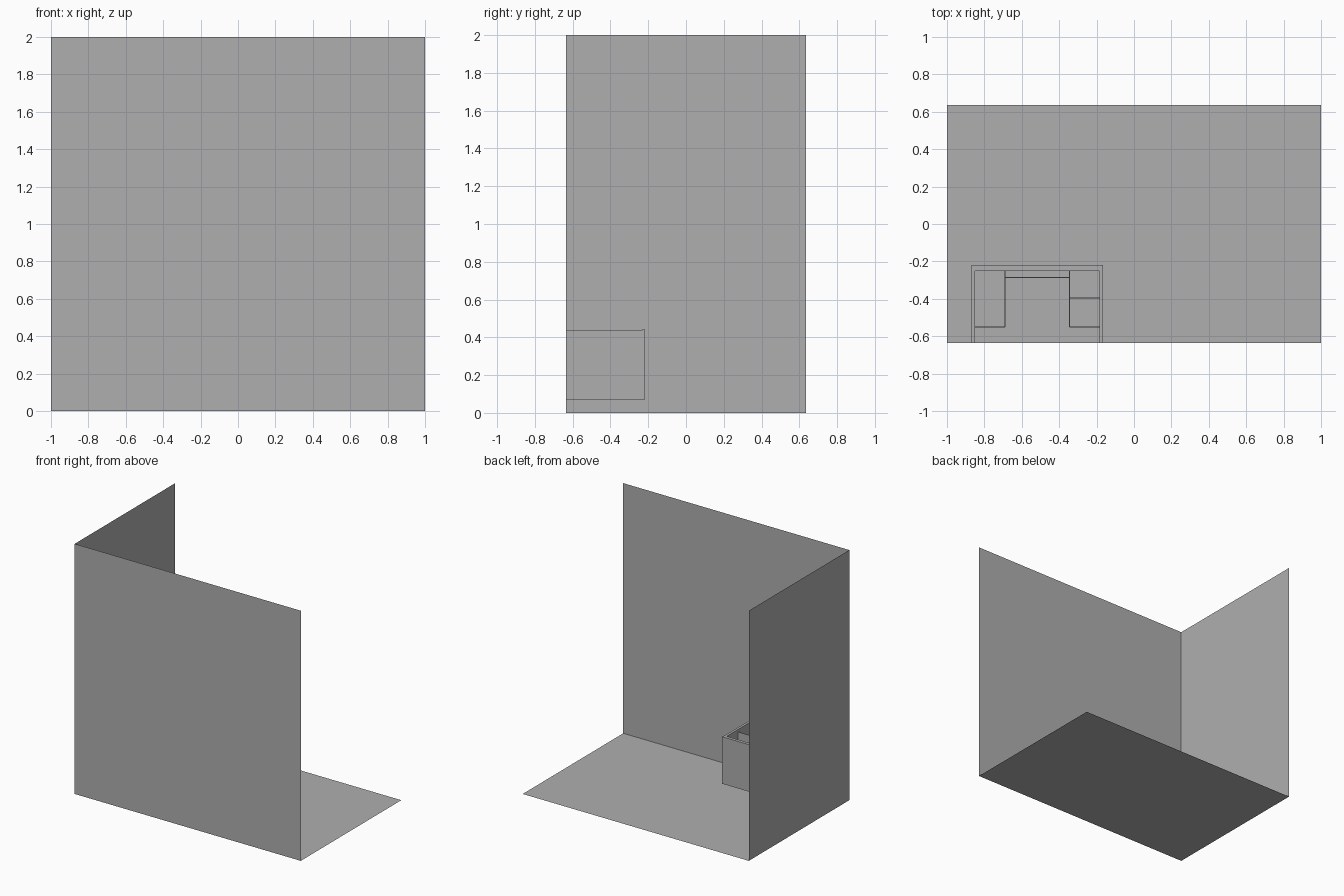
import bpy

old = bpy.data.objects.get("Cube")
if old:
    bpy.data.objects.remove(old, do_unlink=True)

grey = bpy.data.materials.new("plain grey")
grey.use_nodes = True
colour = (0.43, 0.43, 0.43, 1)
grey.diffuse_color = colour
grey.node_tree.nodes["Principled BSDF"].inputs["Base Color"].default_value = colour


def finish(name, verts, faces):
    mesh = bpy.data.meshes.new(name)
    mesh.from_pydata(verts, [], faces)
    mesh.materials.append(grey)
    obj = bpy.data.objects.new(name, mesh)
    bpy.context.collection.objects.link(obj)


def sheet(name, corner, u, v):
    """Single flat rectangle spanned by two edge vectors."""
    a = [c + d for c, d in zip(corner, u)]
    b = [c + d for c, d in zip(a, v)]
    c = [c + d for c, d in zip(corner, v)]
    finish(name, [corner, a, b, c], [(0, 1, 2, 3)])


def box(name, xs, ys, zs):
    """Box between the given limits."""
    verts = [(x, y, z) for x in xs for y in ys for z in zs]
    faces = [(0, 1, 3, 2), (4, 6, 7, 5), (0, 4, 5, 1),
             (2, 3, 7, 6), (0, 2, 6, 4), (1, 5, 7, 3)]
    finish(name, verts, faces)


# Room: floor and two walls
DEPTH = 0.635
sheet("floor", (-1, -DEPTH, 0), (2, 0, 0), (0, 2 * DEPTH, 0))
sheet("front_wall", (1, -DEPTH, 0), (-2, 0, 0), (0, 0, 2))
sheet("side_wall", (-1, -DEPTH, 0), (0, 2 * DEPTH, 0), (0, 0, 2))

# Open surround fixed to the front wall
LEFT, RIGHT = -0.165, -0.87
T = 0.02
Z = (0.07, 0.44)
box("surround_left_side", (LEFT - T, LEFT), (-DEPTH, -0.23), Z)
box("surround_right_side", (RIGHT, RIGHT + T), (-DEPTH, -0.23), Z)
box("surround_frame", (RIGHT + T, LEFT - T), (-0.25, -0.23), Z)
box("face_panel", (RIGHT, LEFT), (-0.23, -0.22), (0.067, 0.443))

# Thin dividers inside the surround
THIN = 0.005
for name, x in (("right", -0.69), ("left", -0.345)):
    box(name + "_divider", (x - THIN / 2, x + THIN / 2), (-0.55, -0.25), (0.10, 0.41))

cross_sheets = (
    ("right_end_sheet", RIGHT + T, -0.69, -0.55),
    ("left_end_sheet", -0.345, LEFT - T, -0.55),
    ("left_middle_sheet", -0.345, LEFT - T, -0.395),
    ("centre_sheet", -0.69, -0.345, -0.285),
)
for name, x0, x1, y in cross_sheets:
    box(name, (x0, x1), (y - THIN / 2, y + THIN / 2), (0.09, 0.42))
